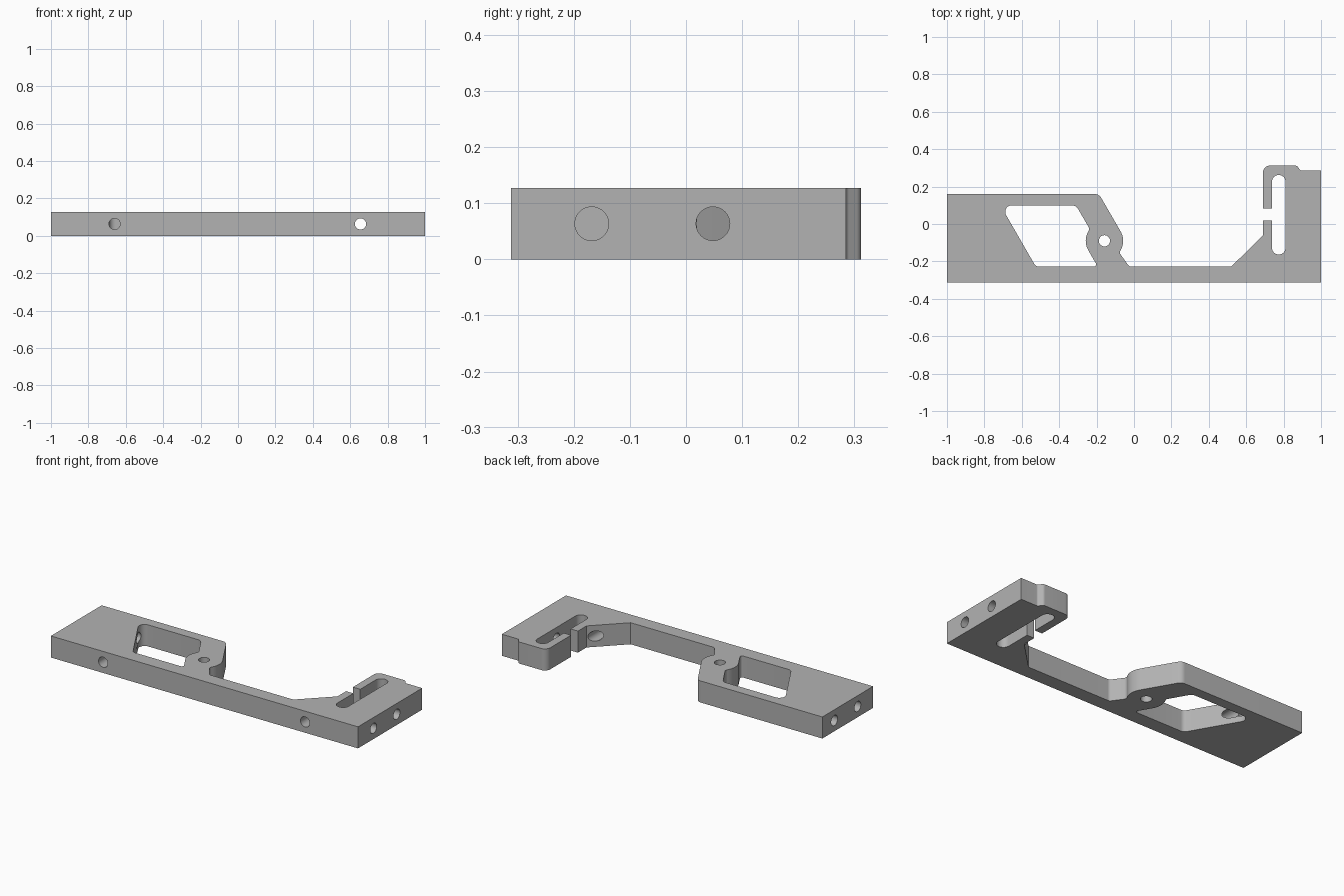
import bpy, bmesh
from math import tan, pi
from mathutils import Vector

if "Cube" in bpy.data.objects:
    bpy.data.objects.remove(bpy.data.objects["Cube"])

THICK = 0.127
MID = THICK / 2
HOLE = 0.03

metal = bpy.data.materials.new("plain grey metal")
metal.use_nodes = True
grey = (0.45, 0.45, 0.45, 1)
metal.diffuse_color = grey
metal.node_tree.nodes["Principled BSDF"].inputs["Base Color"].default_value = grey


def rounded(corners, steps=10):
    """Turn (x, y, radius) corners into a polygon with true arc fillets."""
    out = []
    for i, (x, y, r) in enumerate(corners):
        p = Vector((x, y))
        if r == 0:
            out.append(p)
            continue
        a = (Vector(corners[i - 1][:2]) - p).normalized()
        b = (Vector(corners[(i + 1) % len(corners)][:2]) - p).normalized()
        half = a.angle(b) / 2
        reach = r / tan(half)
        start, end = p + a * reach, p + b * reach
        centre = p + (a + b).normalized() * (reach ** 2 + r ** 2) ** 0.5
        u, v = start - centre, end - centre
        sweep = u.angle_signed(v)
        for k in range(steps + 1):
            t = -sweep * k / steps
            c = Vector((u.x, u.y, 0))
            c.rotate(Vector((0, 0, 1)).rotation_difference(Vector((0, 0, 1))))
            from_math = complex(u.x, u.y) * complex(2.718281828459045) ** complex(0, t)
            out.append(centre + Vector((from_math.real, from_math.imag)))
    return out


def prism(name, corners, z0, z1):
    """Extrude a rounded outline between two heights."""
    bm = bmesh.new()
    face = bm.faces.new([bm.verts.new((p.x, p.y, z0)) for p in rounded(corners)])
    top = bmesh.ops.extrude_face_region(bm, geom=[face])
    verts = [g for g in top["geom"] if isinstance(g, bmesh.types.BMVert)]
    bmesh.ops.translate(bm, vec=(0, 0, z1 - z0), verts=verts)
    bmesh.ops.recalc_face_normals(bm, faces=bm.faces)
    mesh = bpy.data.meshes.new(name)
    bm.to_mesh(mesh)
    bm.free()
    obj = bpy.data.objects.new(name, mesh)
    bpy.context.collection.objects.link(obj)
    mesh.materials.append(metal)
    return obj


def drill(start, end):
    """Cylindrical cutter between two points."""
    a, b = Vector(start), Vector(end)
    bpy.ops.mesh.primitive_cylinder_add(vertices=40, radius=HOLE, depth=(b - a).length,
                                        location=(a + b) / 2)
    obj = bpy.context.object
    obj.name = "drill_cutter"
    obj.rotation_euler = (b - a).to_track_quat('Z', 'Y').to_euler()
    obj.data.materials.append(metal)
    return obj


# Plate outline: base bar, right hook block, slanted strut with boss, left block
plate = prism("bracket_plate", [
    (-1, -0.312, 0), (1, -0.312, 0), (1, 0.285, 0),
    (0.89, 0.285, 0.012), (0.872, 0.312, 0.018), (0.69, 0.312, 0.035),
    (0.69, -0.06, 0), (0.52, -0.228, 0),
    (-0.025, -0.228, 0.02), (-0.079, -0.153, 0.02), (-0.0425, -0.09, 0.1),
    (-0.187, 0.16, 0.04), (-1, 0.16, 0)], 0, THICK)

cutters = [
    # Window in the left block, following the strut boss
    prism("window_cutter", [
        (-0.714, 0.1, 0.035), (-0.31, 0.1, 0.04), (-0.237, -0.027, 0.02),
        (-0.2735, -0.09, 0.1), (-0.194, -0.228, 0.012), (-0.525, -0.228, 0.03)],
        -0.1, 0.3),
    # Long slot and the gap that opens it
    prism("slot_cutter", [(0.738, -0.163, 0.0355), (0.81, -0.163, 0.0355),
                          (0.81, 0.262, 0.0355), (0.738, 0.262, 0.0355)], -0.1, 0.3),
    prism("gap_cutter", [(0.6, 0.02, 0), (0.77, 0.02, 0), (0.77, 0.083, 0), (0.6, 0.083, 0)],
          -0.1, 0.3),
    # Boss hole
    drill((-0.158, -0.09, -0.1), (-0.158, -0.09, 0.3)),
    # Front edge holes
    drill((-0.66, -0.4, MID), (-0.66, 0.07, MID)),
    drill((0.655, -0.4, MID), (0.655, 0.01, MID)),
    # End holes: deep ones reach the slot and window, the others are blind
    drill((1.1, 0.048, MID), (0.775, 0.048, MID)),
    drill((1.1, -0.168, MID), (0.83, -0.168, MID)),
    drill((-1.1, 0.048, MID), (-0.62, 0.048, MID)),
    drill((-1.1, -0.168, MID), (-0.83, -0.168, MID)),
]

bpy.ops.object.select_all(action='DESELECT')
plate.select_set(True)
bpy.context.view_layer.objects.active = plate
for cutter in cutters:
    cutter.hide_render = True
    mod = plate.modifiers.new("cut", 'BOOLEAN')
    mod.operation = 'DIFFERENCE'
    mod.solver = 'EXACT'
    mod.object = cutter
    bpy.ops.object.modifier_apply(modifier=mod.name)
    bpy.data.objects.remove(cutter)

bpy.ops.object.shade_smooth_by_angle(angle=pi / 6)
